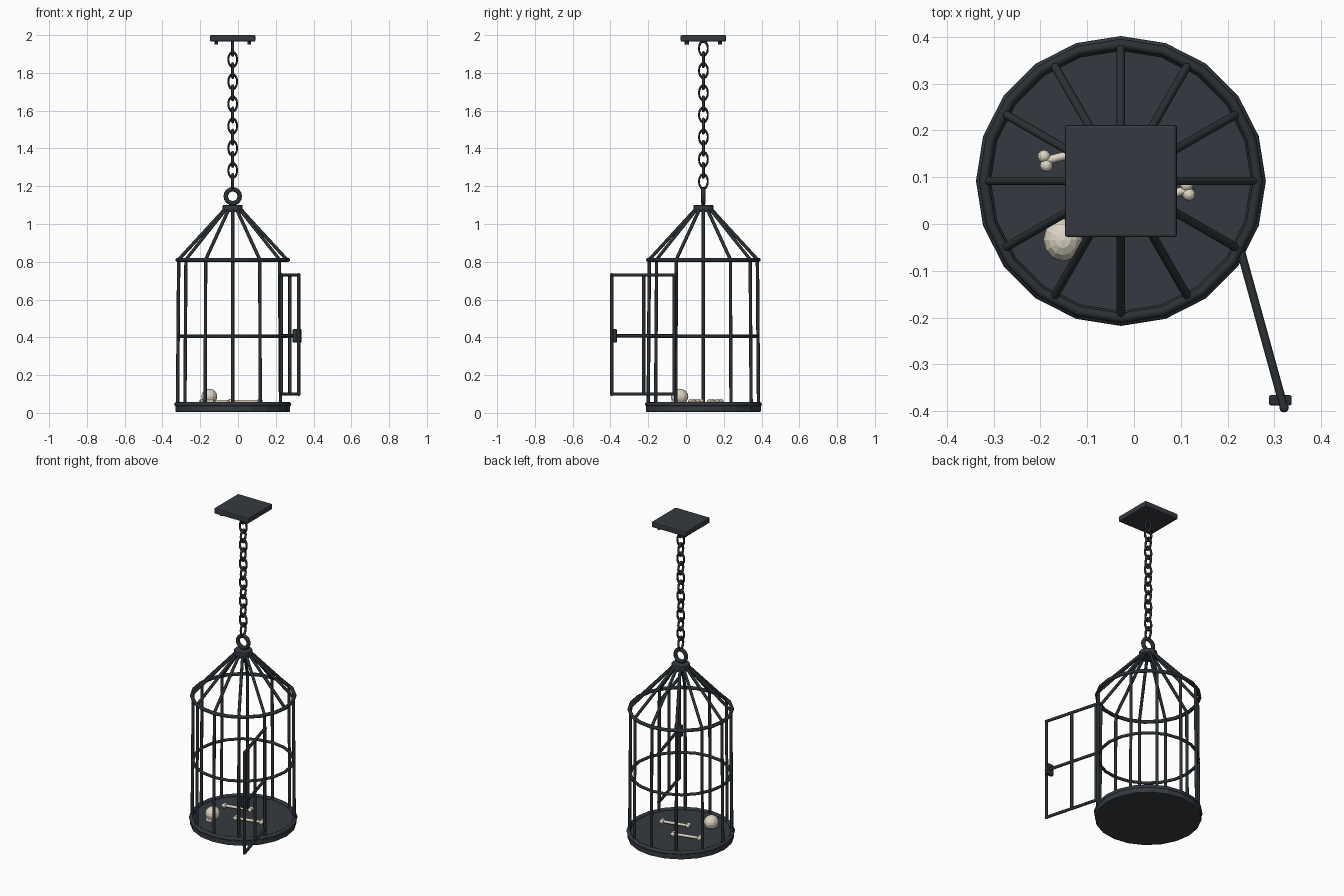
import bpy, math
from mathutils import Vector

cube = bpy.data.objects.get("Cube")
if cube:
    bpy.data.objects.remove(cube)

CX, CY = -0.028, 0.092          # cage axis
FLOOR, RING_Z, MID_Z = 0.045, 0.81, 0.405


def material(name, rgb):
    m = bpy.data.materials.new(name)
    m.use_nodes = True
    m.diffuse_color = (*rgb, 1)
    m.node_tree.nodes["Principled BSDF"].inputs["Base Color"].default_value = (*rgb, 1)
    return m


plate_iron = material("plate iron", (0.036, 0.042, 0.052))
bar_iron = material("bar iron", (0.024, 0.030, 0.034))
bone_white = material("bone", (0.72, 0.66, 0.55))


def finish(name, mat, smooth=True):
    ob = bpy.context.object
    ob.name = name
    ob.data.materials.append(mat)
    if smooth:
        bpy.ops.object.shade_smooth_by_angle(angle=math.radians(50))
    return ob


def bevel(ob, width):
    mod = ob.modifiers.new("bevel", 'BEVEL')
    mod.width = width
    mod.segments = 2
    mod.limit_method = 'ANGLE'


def rod(name, a, b, r, mat=bar_iron, sides=8):
    a, b = Vector(a), Vector(b)
    d = b - a
    bpy.ops.mesh.primitive_cylinder_add(
        vertices=sides, radius=r, depth=d.length, location=(a + b) / 2,
        rotation=d.to_track_quat('Z', 'Y').to_euler())
    return finish(name, mat)


def ring(name, z, major, minor, mat=bar_iron, rot=(0, 0, 0), seg=20, scale=(1, 1, 1)):
    bpy.ops.mesh.primitive_torus_add(
        location=(CX, CY, z), rotation=rot, major_radius=major, minor_radius=minor,
        major_segments=seg, minor_segments=8)
    bpy.context.object.scale = scale
    return finish(name, mat)


def disc(name, z0, z1, r, sides):
    bpy.ops.mesh.primitive_cylinder_add(
        vertices=sides, radius=r, depth=z1 - z0, location=(CX, CY, (z0 + z1) / 2))
    return finish(name, plate_iron, False)


def box(name, loc, size, mat, rot=0, width=0.004):
    bpy.ops.mesh.primitive_cube_add(size=1, location=loc, rotation=(0, 0, rot))
    ob = bpy.context.object
    ob.scale = size
    bpy.ops.object.transform_apply(location=False, rotation=False, scale=True)
    finish(name, mat, False)
    bevel(ob, width)
    return ob


def ball(name, loc, r, mat, scale=(1, 1, 1), seg=12):
    bpy.ops.mesh.primitive_uv_sphere_add(
        segments=seg, ring_count=8, radius=r, location=loc)
    bpy.context.object.scale = scale
    return finish(name, mat, False)


def polar(deg, r, z):
    a = math.radians(deg)
    return (CX + r * math.cos(a), CY + r * math.sin(a), z)


# Base
bevel(disc("base", 0.005, FLOOR, 0.304, 20), 0.005)
ring("base_rim", 0.046, 0.298, 0.012, plate_iron)

# Cage hoops, uprights and roof bars; one upright is left out for the doorway
ring("upper_hoop", RING_Z, 0.293, 0.011)
ring("middle_hoop", MID_Z, 0.287, 0.009)
for i in range(12):
    deg = i * 30
    if i:
        rod(f"upright_bar_{i}", polar(deg, 0.292, FLOOR), polar(deg, 0.286, RING_Z), 0.009)
    rod(f"roof_bar_{i}", polar(deg, 0.288, RING_Z), polar(deg, 0.035, 1.085), 0.009)

# Hub and lifting eye
bevel(disc("roof_hub", 1.063, 1.10, 0.053, 12), 0.004)
ring("lifting_eye", 1.147, 0.037, 0.012, rot=(math.pi / 2, 0, 0), seg=16)

# Chain, alternate links turned a quarter
for i in range(13):
    turn = math.pi / 2 if i % 2 == 0 else 0
    ring(f"chain_link_{i}", 1.225 + i * 0.0587, 0.038, 0.008,
         rot=(math.pi / 2, 0, turn), seg=14, scale=(0.62, 1, 1))

# Ceiling plate with bolts
box("ceiling_plate", (CX, CY, 1.983), (0.24, 0.24, 0.034), plate_iron, width=0.006)
for sx in (-1, 1):
    for sy in (-1, 1):
        x, y = CX + sx * 0.088, CY + sy * 0.088
        rod("plate_bolt", (x, y, 1.95), (x, y, 1.97), 0.011, bar_iron, 6)

# Open door
hinge, free = Vector((0.228, -0.056, 0)), Vector((0.321, -0.393, 0))
LOW, HIGH = 0.10, 0.73
for t, name in ((0.02, "door_hinge_bar"), (0.5, "door_middle_bar"), (1, "door_free_bar")):
    p = hinge.lerp(free, t)
    rod(name, p + Vector((0, 0, LOW)), p + Vector((0, 0, HIGH)), 0.009)
for z in (LOW, MID_Z + 0.003, HIGH):
    up = Vector((0, 0, z))
    rod("door_rail", hinge + up, free + up, 0.009)
    for p in (hinge, free):
        ball("door_joint", p + up, 0.010, bar_iron)
box("door_latch", (0.313, -0.377, 0.408), (0.048, 0.022, 0.07), bar_iron)

# Skull
ball("skull", (-0.152, -0.034, 0.086), 0.042, bone_white, (1, 1.1, 1))
box("skull_jaw", (-0.152, -0.058, 0.057), (0.045, 0.035, 0.024), bone_white)

# Two long bones
for n, (a, b) in enumerate((((-0.19, 0.135), (-0.035, 0.175)),
                            ((-0.04, 0.035), (0.115, 0.073)))):
    a, b = Vector((*a, 0.06)), Vector((*b, 0.06))
    along = (b - a).normalized()
    side = Vector((-along.y, along.x, 0))
    rod(f"bone_shaft_{n}", a, b, 0.009, bone_white)
    for end in (a, b):
        for s in (-1, 1):
            ball("bone_knob", end + side * s * 0.010, 0.014, bone_white, seg=10)
